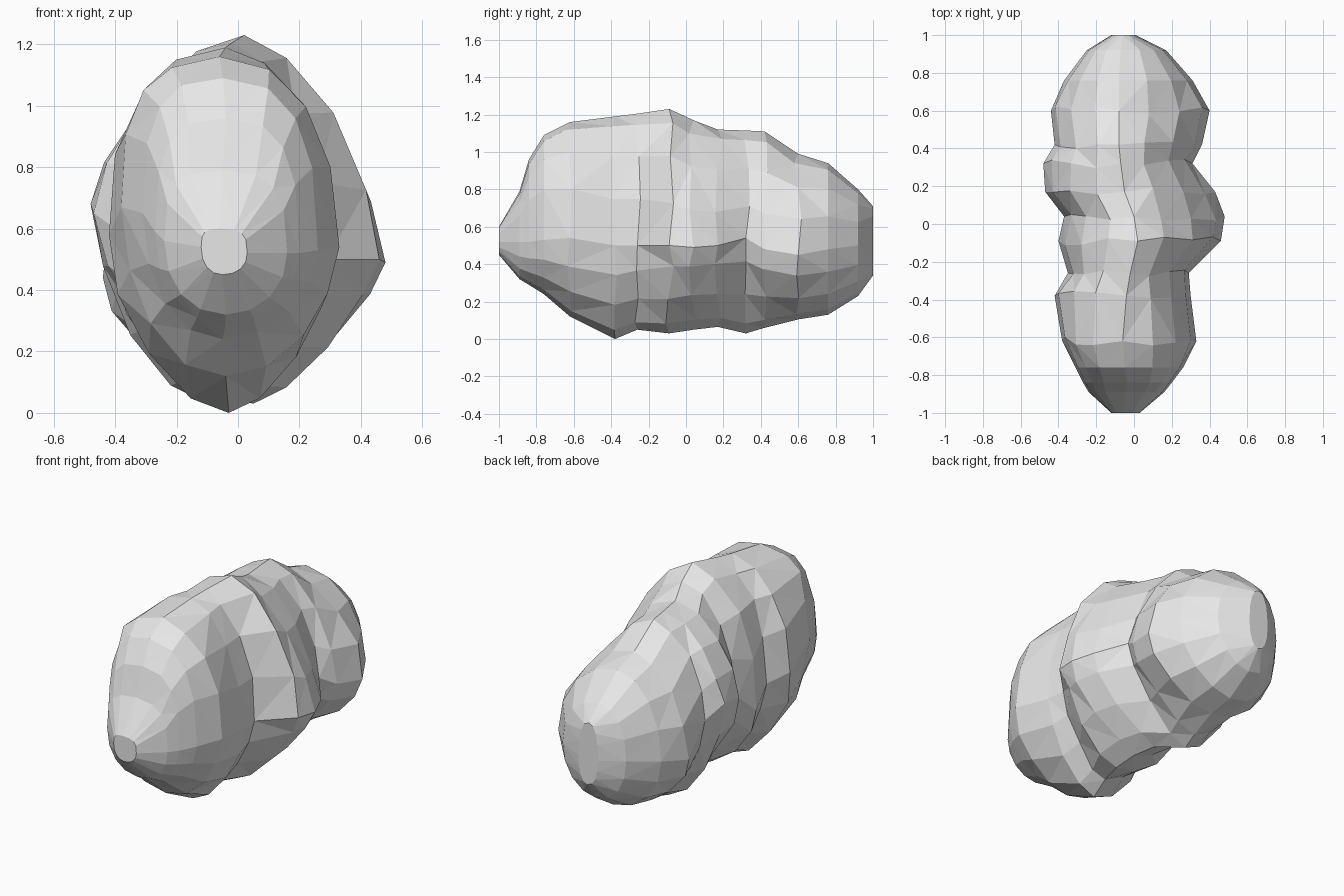
import bpy, bmesh, math, random

if "Cube" in bpy.data.objects:
    bpy.data.objects.remove(bpy.data.objects["Cube"])

random.seed(7)
SEGMENTS = 16

# Boulder cross-sections from front to back:
# y, bottom z, top z, bottom x, top x, left x, left z, right x, right z
SECTIONS = [
    (-1.00, .45, .60, -.05, -.06, -.12, .54, .03, .52),
    (-.89, .32, .79, -.04, -.05, -.24, .56, .16, .52),
    (-.84, .29, .96, -.04, -.04, -.27, .59, .20, .52),
    (-.76, .24, 1.09, -.05, -.05, -.31, .65, .26, .53),
    (-.62, .12, 1.16, -.04, -.06, -.38, .67, .33, .54),
    (-.38, .00, 1.19, -.03, -.04, -.42, .58, .30, .50),
    (-.26, .05, 1.205, -.01, -.02, -.35, .54, .29, .50),
    (-.09, .03, 1.23, .05, .02, -.40, .46, .46, .50),
    (.04, .05, 1.17, .04, .00, -.37, .58, .48, .49),
    (.17, .065, 1.12, .00, -.05, -.47, .65, .43, .50),
    (.32, .03, 1.115, -.10, -.07, -.48, .68, .31, .54),
    (.42, .06, 1.11, -.08, -.08, -.42, .60, .36, .48),
    (.60, .105, .99, -.05, -.08, -.44, .44, .40, .45),
    (.76, .13, .94, -.05, -.08, -.37, .47, .31, .48),
    (.92, .23, .80, -.05, -.07, -.25, .50, .17, .50),
    (1.00, .34, .71, -.05, -.06, -.12, .50, .01, .50),
]

# How square each quarter is along the length (1 = straight, 2 = round):
# y, top left, top right, bottom left, bottom right
SQUARENESS = [
    (-1.0, 3.2, 3.2, 2.2, 2.2),
    (-.76, 2.9, 2.6, 2.1, 1.9),
    (-.50, 2.4, 2.0, 1.8, 1.7),
    (.00, 1.9, 1.55, 1.6, 1.3),
    (.30, 1.65, 1.6, 1.6, 1.35),
    (.60, 1.85, 1.8, 1.8, 1.6),
    (1.0, 2.3, 2.3, 2.2, 2.1),
]


def squareness(y, quarter):
    for a, b in zip(SQUARENESS, SQUARENESS[1:]):
        if y <= b[0]:
            t = (y - a[0]) / (b[0] - a[0])
            return a[quarter] + (b[quarter] - a[quarter]) * t
    return 2.0


def section_point(section, step):
    """Blend the four extremes of a section as quarter arcs."""
    y, zb, zt, xb, xt, xl, zl, xr, zr = section
    angle = 2 * math.pi * step / SEGMENTS
    c, s = math.cos(angle), math.sin(angle)
    right, top = c >= 0, s >= 0
    side_x, side_z = (xr, zr) if right else (xl, zl)
    end_x, end_z = (xt, zt) if top else (xb, zb)
    power = squareness(y, (2 if right else 1) + (0 if top else 2))
    u = abs(c) ** (2 / power) if abs(c) > 1e-6 else 0
    v = abs(s) ** (2 / power) if abs(s) > 1e-6 else 0
    x = end_x + (side_x - end_x) * u
    z = side_z + (end_z - side_z) * v
    # chip the diagonal corners, leaving the extremes in place
    if step % (SEGMENTS // 4) and abs(y) < .7:
        x += random.uniform(-.008, .008)
        z += random.uniform(-.008, .008)
        y += random.uniform(-.025, .025)
    return x, y, z


# Boulder: loft the sections, close the ends and triangulate into flat facets
bm = bmesh.new()
rings = [[bm.verts.new(section_point(sec, i)) for i in range(SEGMENTS)]
         for sec in SECTIONS]
for a, b in zip(rings, rings[1:]):
    for i in range(SEGMENTS):
        j = (i + 1) % SEGMENTS
        bm.faces.new((a[i], a[j], b[j], b[i]))
bm.faces.new(rings[0])
bm.faces.new(rings[-1])
bmesh.ops.triangulate(bm, faces=bm.faces[:], quad_method='BEAUTY')
bmesh.ops.recalc_face_normals(bm, faces=bm.faces[:])

mesh = bpy.data.meshes.new("boulder")
bm.to_mesh(mesh)
bm.free()
boulder = bpy.data.objects.new("boulder", mesh)
bpy.context.collection.objects.link(boulder)

stone = bpy.data.materials.new("stone grey")
stone.diffuse_color = (.8, .8, .8, 1)
stone.use_nodes = True
stone.node_tree.nodes["Principled BSDF"].inputs["Base Color"].default_value = stone.diffuse_color
mesh.materials.append(stone)
